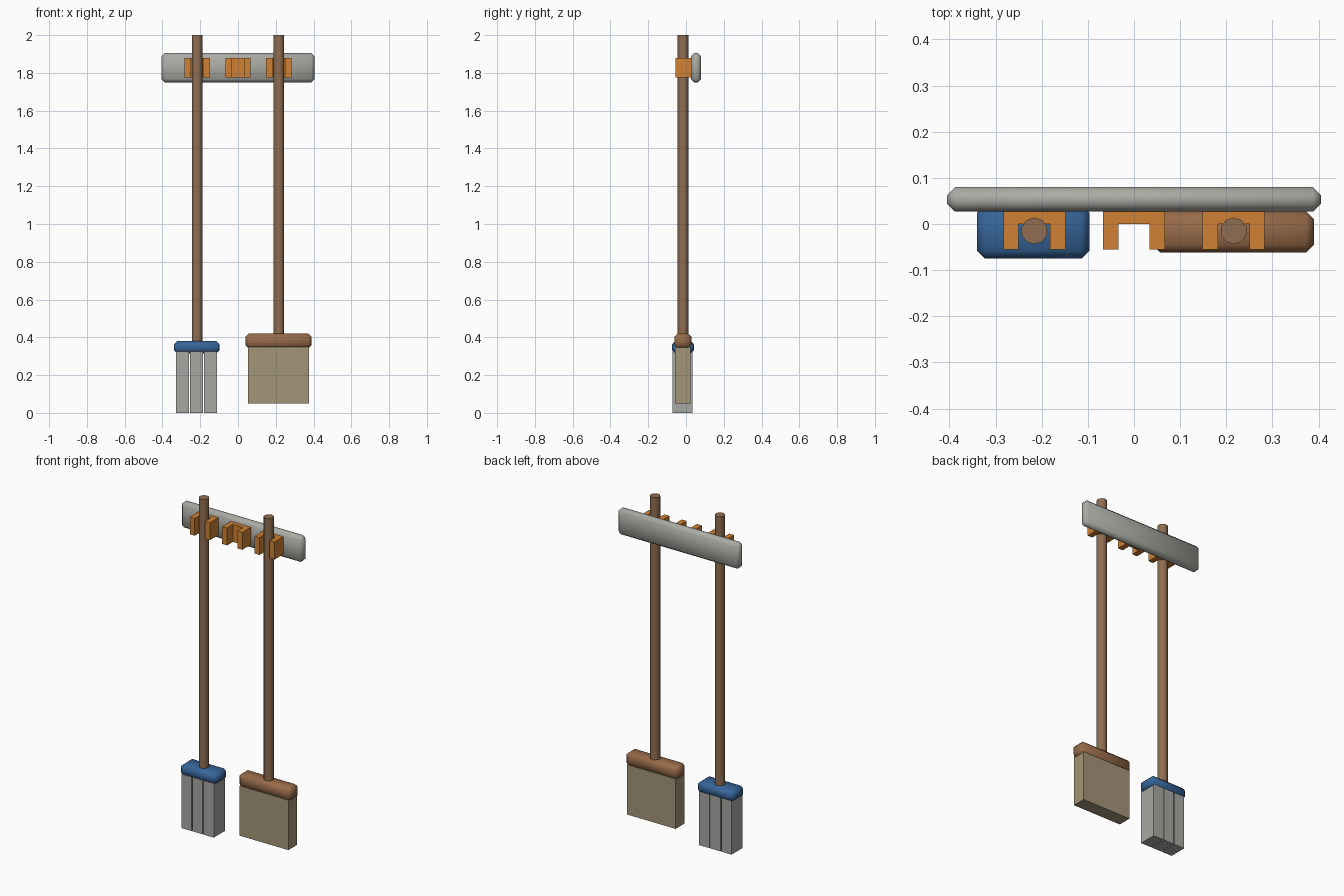
import bpy
import bmesh
import math

cube = bpy.data.objects.get("Cube")
if cube:
    bpy.data.objects.remove(cube)


def material(name, color):
    mat = bpy.data.materials.new(name)
    mat.use_nodes = True
    mat.diffuse_color = (*color, 1)
    mat.node_tree.nodes["Principled BSDF"].inputs["Base Color"].default_value = (*color, 1)
    return mat


board_grey = material("board_grey", (0.41, 0.41, 0.38))
orange = material("clip_orange", (0.62, 0.22, 0.034))
handle_brown = material("handle_brown", (0.28, 0.155, 0.082))
head_brown = material("broom_head_brown", (0.31, 0.145, 0.066))
blue = material("mop_head_blue", (0.037, 0.13, 0.32))
mop_grey = material("mop_grey", (0.39, 0.39, 0.37))
straw = material("straw", (0.37, 0.30, 0.19))


def finish(name, bm, mat, smooth=False):
    bmesh.ops.recalc_face_normals(bm, faces=bm.faces)
    mesh = bpy.data.meshes.new(name)
    bm.to_mesh(mesh)
    bm.free()
    mesh.materials.append(mat)
    for poly in mesh.polygons:
        poly.use_smooth = smooth
    obj = bpy.data.objects.new(name, mesh)
    bpy.context.collection.objects.link(obj)
    return obj


def box(name, mat, xs, ys, zs, bevel=0):
    """Box spanning three ranges, with optional soft chamfered edges."""
    bm = bmesh.new()
    bmesh.ops.create_cube(bm, size=1)
    for v in bm.verts:
        for i, (lo, hi) in enumerate((xs, ys, zs)):
            v.co[i] = hi if v.co[i] > 0 else lo
    if bevel:
        bmesh.ops.bevel(bm, geom=bm.edges[:], offset=bevel, segments=1,
                        profile=0.5, affect='EDGES')
    return finish(name, bm, mat, smooth=bevel > 0)


def clip(name, x):
    """U-shaped holder, open towards the front."""
    w, inner, front, mid, back = 0.067, 0.034, -0.055, 0.0, 0.029
    outline = [(-w, back), (-w, front), (-inner, front), (-inner, mid),
               (inner, mid), (inner, front), (w, front), (w, back)]
    bm = bmesh.new()
    face = bm.faces.new([bm.verts.new((x + px, py, 1.775)) for px, py in outline])
    ext = bmesh.ops.extrude_face_region(bm, geom=[face])
    for v in ext["geom"]:
        if isinstance(v, bmesh.types.BMVert):
            v.co.z = 1.88
    return finish(name, bm, orange)


def handle(name, x, bottom):
    bpy.ops.mesh.primitive_cylinder_add(vertices=10, radius=0.029, depth=2 - bottom,
                                        location=(x, -0.015, (2 + bottom) / 2))
    obj = bpy.context.object
    obj.name = name
    obj.data.materials.append(handle_brown)
    bpy.ops.object.shade_smooth_by_angle(angle=math.radians(50))


# Wall board and its clips
box("wall_board", board_grey, (-0.405, 0.405), (0.027, 0.08), (1.75, 1.905), 0.017)
X = 0.216
for name, x in (("right_clip", -X), ("middle_clip", 0), ("left_clip", X)):
    clip(name, x)

# Mop
handle("mop_handle", -X, 0.36)
box("mop_head", blue, (-0.34, -0.097), (-0.075, 0.042), (0.315, 0.38), 0.017)
for i in (-1, 0, 1):
    cx = -X - 0.003 + i * 0.074
    box(f"mop_strip_{i + 2}", mop_grey, (cx - 0.034, cx + 0.034), (-0.072, 0.034), (0, 0.325))

# Broom
handle("broom_handle", X, 0.40)
box("broom_head", head_brown, (0.04, 0.39), (-0.062, 0.028), (0.342, 0.42), 0.017)
box("broom_bristles", straw, (0.052, 0.377), (-0.058, 0.024), (0.05, 0.35))
